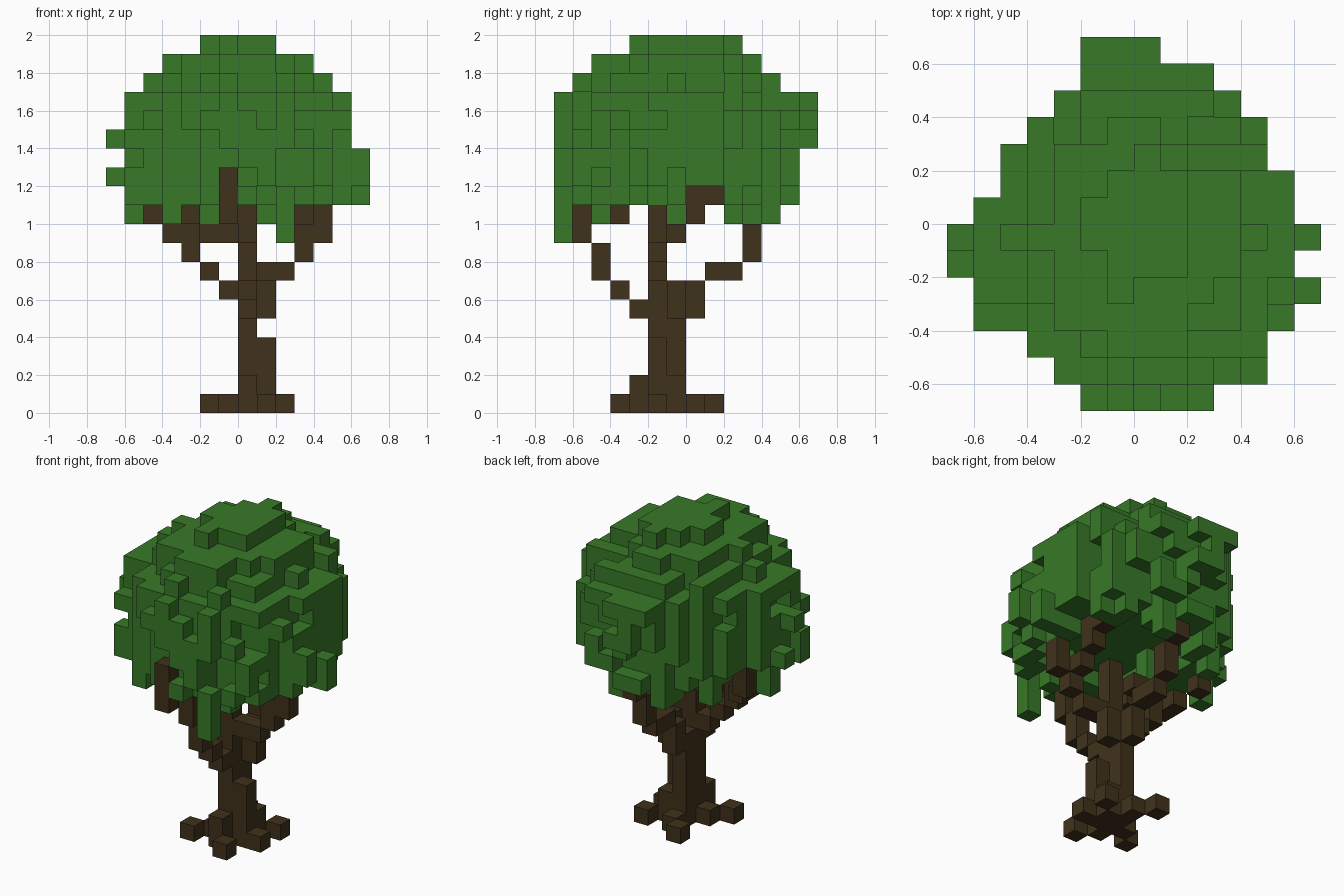
import bpy
import bmesh
import random
from mathutils import Vector

random.seed(11)
UNIT = 0.1

cube = bpy.data.objects.get("Cube")
if cube:
    bpy.data.objects.remove(cube, do_unlink=True)


def make_material(name, color):
    mat = bpy.data.materials.new(name)
    mat.use_nodes = True
    mat.diffuse_color = (*color, 1)
    bsdf = mat.node_tree.nodes["Principled BSDF"]
    bsdf.inputs["Base Color"].default_value = (*color, 1)
    bsdf.inputs["Roughness"].default_value = 0.9
    return mat


def box(x, y, z):
    """All cells in inclusive (low, high) ranges."""
    return {(i, j, k) for i in range(x[0], x[1] + 1)
            for j in range(y[0], y[1] + 1) for k in range(z[0], z[1] + 1)}


def build(name, cells, solid, mat):
    """Skin a set of cells, skipping faces that touch another solid cell."""
    bm = bmesh.new()
    for cell in sorted(cells):
        for axis in range(3):
            for sign in (-1, 1):
                normal = Vector((0, 0, 0))
                normal[axis] = sign
                if tuple(int(c + n) for c, n in zip(cell, normal)) in solid:
                    continue
                u = Vector((0, 0, 0))
                u[(axis + 1) % 3] = 0.5
                v = normal.cross(u)
                mid = Vector(cell) + Vector((0.5, 0.5, 0.5)) + normal / 2
                corners = (mid - u - v, mid + u - v, mid + u + v, mid - u + v)
                bm.faces.new([bm.verts.new(c * UNIT) for c in corners])
    bmesh.ops.remove_doubles(bm, verts=bm.verts, dist=UNIT / 100)
    mesh = bpy.data.meshes.new(name)
    bm.to_mesh(mesh)
    bm.free()
    mesh.materials.append(mat)
    obj = bpy.data.objects.new(name, mesh)
    bpy.context.collection.objects.link(obj)


# Trunk and spreading roots
trunk = box((0, 0), (-2, -1), (0, 5)) | box((0, 0), (-2, -2), (6, 10))
trunk |= box((1, 1), (-2, -2), (0, 3)) | box((1, 1), (-1, -1), (0, 1))
trunk |= box((0, 0), (-3, -3), (0, 1))
trunk |= {(1, -4, 0), (2, -2, 0), (2, 0, 0), (0, 0, 0),
          (-1, 1, 0), (-1, -2, 0), (-2, -3, 0)}

# Branches as stepped runs of cells
front_branch = {(0, -3, 5), (0, -4, 6), (-3, -4, 10)}
front_branch |= box((0, 0), (-5, -5), (7, 8)) | box((0, 0), (-6, -6), (9, 10))
front_branch |= box((-1, -1), (-7, -7), (10, 12))
left_branch = {(1, -1, 5), (1, -1, 6), (1, -2, 7), (2, -2, 7), (3, -2, 8),
               (3, -2, 9), (3, -1, 9), (3, 0, 10), (3, 0, 11), (3, 1, 11),
               (4, -2, 9), (4, -2, 10)}
back_branch = {(0, 0, 5), (0, 0, 6), (0, 1, 7), (0, 2, 7),
               (0, 3, 8), (0, 3, 9), (0, 4, 10)}
right_branch = {(-1, -2, 6), (-2, -2, 7), (-3, -2, 8), (-4, -2, 9),
                (-4, -1, 9), (-5, 0, 10), (-5, 0, 11), (-3, -2, 9),
                (-3, -2, 10), (-1, -1, 9), (-2, -1, 9)}
branches = front_branch | left_branch | back_branch | right_branch
bark = trunk | branches

# Crown: (x low, x high, y low, y high) of each layer, from the bottom up
layers = [(-6, 7, -7, 6), (-7, 7, -7, 6), (-7, 7, -7, 6), (-7, 6, -7, 7),
          (-6, 6, -7, 7), (-6, 6, -7, 7), (-5, 5, -6, 5), (-4, 4, -5, 4),
          (-2, 2, -3, 3)]
# Plan outline: x range of each row, from front to back
outline = [(-2, 4), (-3, 5), (-4, 5), (-6, 6), (-7, 7), (-7, 7), (-7, 7),
           (-6, 6), (-5, 6), (-5, 5), (-4, 5), (-3, 5), (-2, 3), (-2, 1)]

leaves = set()
for z, (x0, x1, y0, y1) in enumerate(layers, 11):
    # Each layer reaches its full width along a slightly shifted cross
    shift_x, shift_y = random.uniform(-0.2, 0.2), random.uniform(-0.2, 0.2)
    for y in range(y0, y1):
        low, high = outline[y + 7]
        for x in range(max(x0, low), min(x1, high)):
            dx = (2 * x + 1 - x0 - x1) / (x1 - x0)
            dy = (2 * y + 1 - y0 - y1) / (y1 - y0)
            r = dx * dx + dy * dy
            arm = min(abs(dx - shift_x), abs(dy - shift_y)) < 0.1
            hollow = z == 11 and (r < 0.3 or not arm and random.random() < 0.2)
            tuft = r < 1.12 and (arm or random.random() < 0.42)
            if not hollow and (r < 0.68 or tuft):
                leaves.add((x, y, z))

# Gap where a branch tip shows
leaves -= box((3, 7), (0, 1), (11, 11))

# Clumps hanging below the crown
leaves |= box((2, 2), (-7, -7), (9, 11)) | box((2, 2), (-5, -5), (10, 11))
leaves |= box((-2, -2), (3, 4), (10, 11)) | box((-4, -4), (2, 2), (10, 11))
leaves |= box((-6, -6), (-1, -1), (10, 11)) | box((1, 1), (4, 4), (10, 11))
leaves |= box((-4, -4), (-5, -5), (10, 11)) | box((-2, -2), (-1, -1), (10, 11))
leaves -= bark

solid = bark | leaves
bark_mat = make_material("bark brown", (0.051, 0.031, 0.011))
leaf_mat = make_material("leaf green", (0.039, 0.19, 0.021))
build("trunk", trunk, solid, bark_mat)
build("branches", branches - trunk, solid, bark_mat)
build("crown", leaves, solid, leaf_mat)
